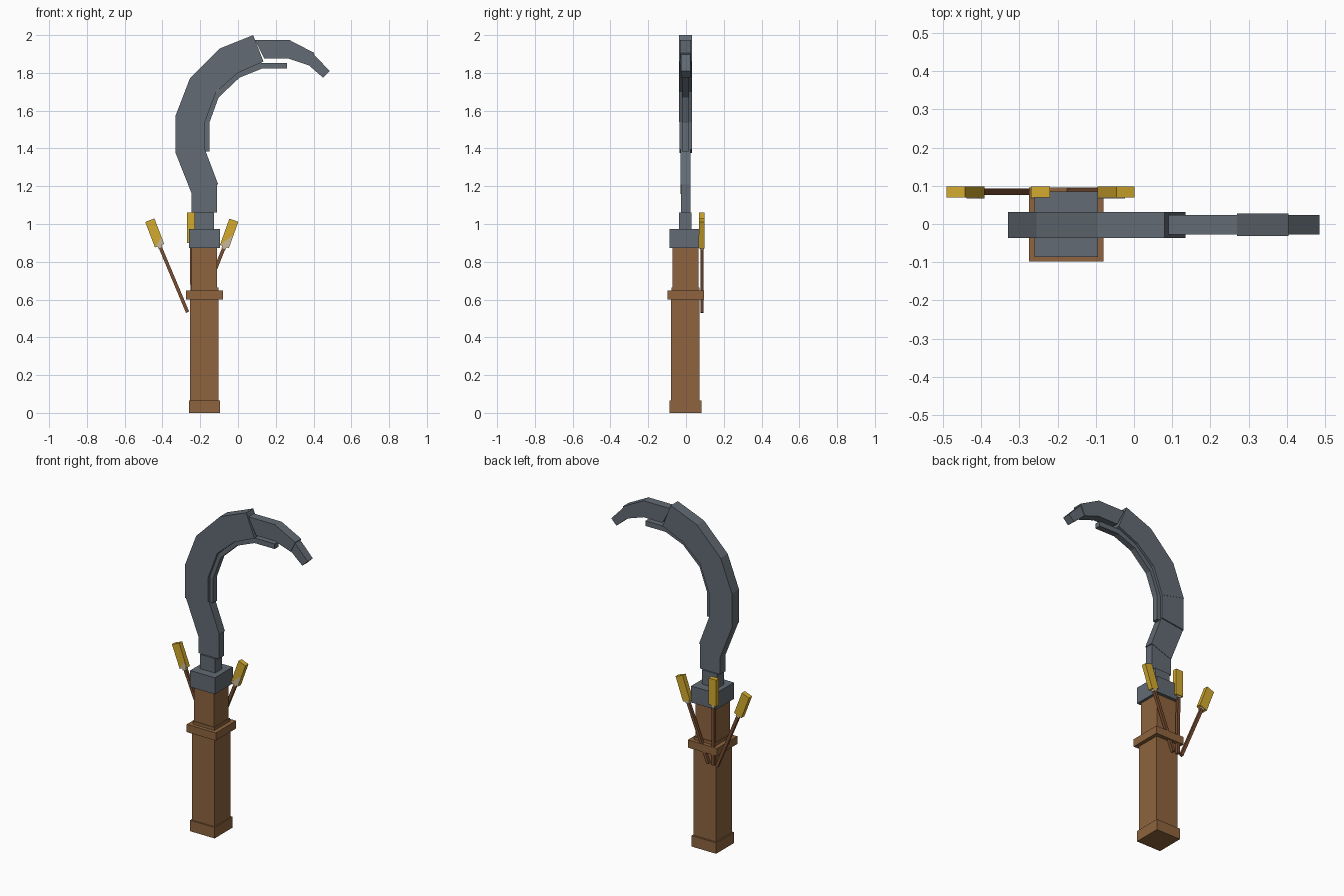
import bpy, bmesh, math
from mathutils import Vector

old = bpy.data.objects.get("Cube")
if old:
    bpy.data.objects.remove(old, do_unlink=True)


def material(name, rgb):
    lin = [((c / 255 + 0.055) / 1.055) ** 2.4 for c in rgb] + [1.0]
    m = bpy.data.materials.new(name)
    m.use_nodes = True
    m.diffuse_color = lin
    m.node_tree.nodes["Principled BSDF"].inputs["Base Color"].default_value = lin
    return m


WOOD = material("brown wood", (142, 100, 62))
STEEL = material("blue grey steel", (98, 107, 115))
GOLD = material("gold", (212, 170, 46))
CORD = material("dark brown cord", (122, 78, 50))
PALE = material("pale tan", (202, 184, 152))


def prism(name, pts, y0, y1, mat):
    """Extrude an x-z outline from y0 to y1."""
    bm = bmesh.new()
    face = bm.faces.new([bm.verts.new((x, y0, z)) for x, z in pts])
    ext = bmesh.ops.extrude_face_region(bm, geom=[face])
    verts = [g for g in ext["geom"] if isinstance(g, bmesh.types.BMVert)]
    bmesh.ops.translate(bm, verts=verts, vec=(0, y1 - y0, 0))
    bmesh.ops.recalc_face_normals(bm, faces=bm.faces[:])
    me = bpy.data.meshes.new(name)
    bm.to_mesh(me)
    bm.free()
    me.materials.append(mat)
    ob = bpy.data.objects.new(name, me)
    bpy.context.scene.collection.objects.link(ob)
    return ob


def box(name, x0, x1, y0, y1, z0, z1, mat):
    return prism(name, [(x0, z0), (x1, z0), (x1, z1), (x0, z1)], y0, y1, mat)


def bar(name, a, b, width, y0, y1, mat):
    """Flat bar between two x-z points."""
    a, b = Vector(a), Vector(b)
    d = (b - a).normalized()
    n = Vector((-d.y, d.x)) * width / 2
    return prism(name, [tuple(p) for p in (a - n, a + n, b + n, b - n)], y0, y1, mat)


# Grip
box("pommel", -.26, -.095, -.088, .083, 0, .066, WOOD)
box("lower_grip", -.253, -.102, -.079, .072, .066, .60, WOOD)
box("collar", -.275, -.08, -.098, .096, .60, .647, WOOD)
box("collar_step", -.25, -.104, -.076, .072, .647, .665, WOOD)
box("upper_grip", -.246, -.11, -.072, .066, .665, .873, WOOD)

# Guard and neck
box("guard", -.26, -.094, -.087, .085, .873, .973, STEEL)
box("neck", -.23, -.128, -.036, .03, .973, 1.06, STEEL)

# Hooked blade: outline and half thickness of each segment
segments = [
    ([(-.245, 1.06), (-.11, 1.06), (-.11, 1.21), (-.245, 1.16)], .025),
    ([(-.245, 1.16), (-.105, 1.21), (-.175, 1.395), (-.33, 1.375)], .027),
    ([(-.33, 1.375), (-.175, 1.395), (-.175, 1.54), (-.33, 1.575)], .033),
    ([(-.33, 1.575), (-.175, 1.54), (-.115, 1.70), (-.255, 1.77)], .034),
    ([(-.255, 1.77), (-.115, 1.70), (0, 1.80), (-.095, 1.93)], .034),
    ([(-.095, 1.93), (0, 1.80), (.135, 1.86), (.08, 2.0)], .034),
    ([(.09, 1.975), (.14, 1.875), (.27, 1.875), (.27, 1.975)], .026),
    ([(.27, 1.975), (.27, 1.875), (.375, 1.84), (.405, 1.905)], .029),
    ([(.40, 1.90), (.375, 1.84), (.45, 1.775), (.485, 1.81)], .025),
]
for i, (pts, h) in enumerate(segments, 1):
    prism(f"blade_segment_{i}", pts, -h - .002, h - .002, STEEL)

# Thin edge strip following the inside of the hook
outer = [(-.18, 1.385), (-.18, 1.54), (-.12, 1.69), (-.005, 1.805), (.12, 1.853), (.26, 1.853)]
inner = [(-.152, 1.385), (-.152, 1.535), (-.103, 1.67), (.008, 1.775), (.125, 1.822), (.26, 1.822)]
for i in range(5):
    prism(f"inner_edge_{i + 1}", [outer[i], outer[i + 1], inner[i + 1], inner[i]],
          -.02, .017, STEEL)

# Three tasselled cords fanned across the back
tassels = [
    ("right", (-.267, .533), (-.415, .885), (-.467, 1.02), .052),
    ("middle", (-.243, .535), (-.245, .90), (-.245, 1.06), .05),
    ("left", (-.21, .535), (-.072, .88), (-.022, 1.02), .05),
]
for side, foot, base, tip, w in tassels:
    bar(f"{side}_cord", foot, base, .018, .076, .093, CORD)
    bar(f"{side}_tassel", base, tip, w, .069, .098, GOLD)
    b, d = Vector(base), (Vector(tip) - Vector(base)).normalized()
    bar(f"{side}_ferrule", b - d * .012, b, .024, .073, .095, PALE)
    # Pale wedge on the front of the tassel
    n = Vector((-d.y, d.x)) * w * .48
    reach = .075 if side == "left" else .04
    prism(f"{side}_tassel_wedge", [tuple(p) for p in (b + n, b - n, b - n + d * reach)],
          .067, .0695, PALE)
